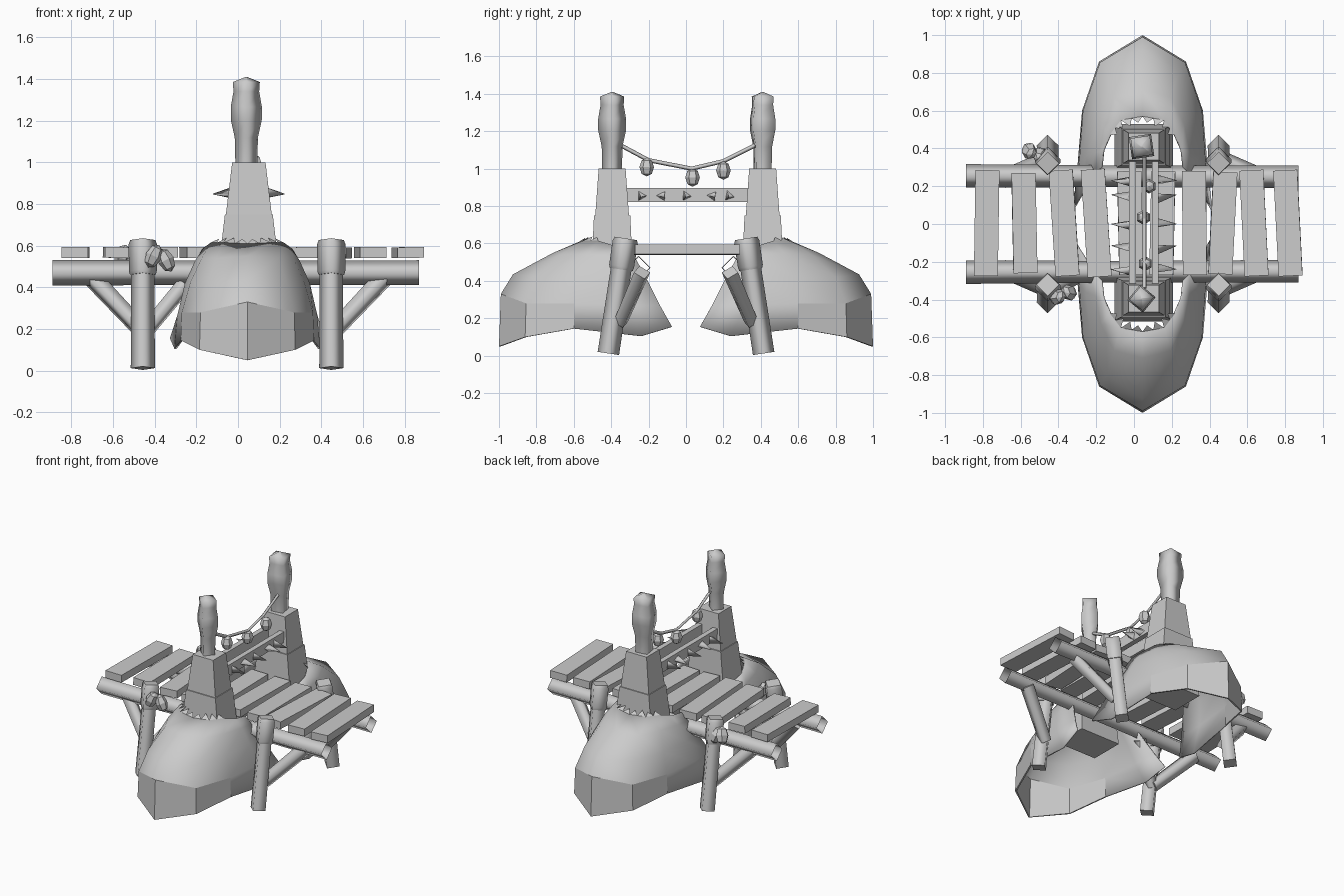
import bpy, bmesh, math
from mathutils import Vector

cube = bpy.data.objects.get("Cube")
if cube:
    bpy.data.objects.remove(cube)

grey = bpy.data.materials.new("plain_grey")
grey.use_nodes = True
grey.diffuse_color = (0.6, 0.6, 0.6, 1)
grey.node_tree.nodes["Principled BSDF"].inputs["Base Color"].default_value = (0.6, 0.6, 0.6, 1)

CX = 0.045  # centre line of towers and shells


def finish(name, bm):
    bmesh.ops.recalc_face_normals(bm, faces=bm.faces)
    mesh = bpy.data.meshes.new(name)
    bm.to_mesh(mesh)
    bm.free()
    mesh.materials.append(grey)
    obj = bpy.data.objects.new(name, mesh)
    bpy.context.collection.objects.link(obj)
    return obj


def loft(name, rings, capped=True, smooth=True):
    """Skin closed rings of points; side faces smooth, caps flat."""
    bm = bmesh.new()
    rows = [[bm.verts.new(p) for p in ring] for ring in rings]
    n = len(rows[0])
    for a, b in zip(rows, rows[1:]):
        for i in range(n):
            j = (i + 1) % n
            bm.faces.new((a[i], a[j], b[j], b[i])).smooth = smooth
    if capped:
        for row in (rows[0], rows[-1]):
            for e in bm.faces.new(row).edges:
                e.smooth = False
    return finish(name, bm)


def pole(name, start, end, stations, sides=4, turn=0.0, capped=True):
    """Pole along a line; stations are (fraction, radius)."""
    start, end = Vector(start), Vector(end)
    q = (end - start).to_track_quat('Z', 'Y')
    rings = []
    for t, r in stations:
        rings.append([start.lerp(end, t) + q @ Vector((r * math.cos(a), r * math.sin(a), 0))
                      for a in (turn + math.tau * k / sides for k in range(sides))])
    return loft(name, rings, capped)


def box(name, centre, size, yaw=0.0, roll=0.0):
    bm = bmesh.new()
    bmesh.ops.create_cube(bm, size=1)
    bmesh.ops.scale(bm, vec=size, verts=bm.verts)
    obj = finish(name, bm)
    obj.location = centre
    obj.rotation_euler = (0, roll, yaw)


def pod(name, centre, size, tilt=(0, 0, 0)):
    bm = bmesh.new()
    bmesh.ops.create_uvsphere(bm, u_segments=6, v_segments=4, radius=1)
    obj = finish(name, bm)
    obj.location, obj.scale, obj.rotation_euler = centre, size, tilt


# Half of the hooded shell: columns from the nose to the tail, bottom to top
COLUMNS = [
    [(0, 1, .05), (0, .99, .33), (0, .925, .435), (0, .71, .55), (0, .57, .61)],
    [(.23, .86, .10), (.225, .855, .28), (.19, .80, .42), (.15, .67, .54), (.115, .55, .615)],
    [(.32, .60, .145), (.315, .60, .28), (.275, .58, .42), (.22, .53, .54), (.175, .47, .615)],
    [(.35, .24, .105), (.335, .32, .27), (.30, .36, .42), (.25, .38, .53), (.21, .39, .59)],
    [(.372, .075, .155), (.335, .14, .27), (.285, .215, .42), (.25, .27, .52), (.22, .30, .58)],
]


def shell(name, s):
    cols = [[(CX - x, s * y, z) for x, y, z in c] for c in COLUMNS[:0:-1]]
    cols += [[(CX + x, s * y, z) for x, y, z in c] for c in COLUMNS]
    bm = bmesh.new()
    grid = [[bm.verts.new(p) for p in c] for c in cols]
    for i, (a, b) in enumerate(zip(grid, grid[1:])):
        for k in range(len(a) - 1):
            nose = k == 0 and 2 <= i <= 5  # flat facets below the brow
            bm.faces.new((a[k], b[k], b[k + 1], a[k + 1])).smooth = not nose
            if nose and i in (3, 4):
                bm.edges.get((a[1], b[1])).smooth = False
    obj = finish(name, bm)
    thick = obj.modifiers.new("thickness", 'SOLIDIFY')
    thick.thickness, thick.offset = 0.01, -1
    # Ragged collar of teeth around the outer end of the opening
    bm = bmesh.new()
    rim = [Vector(c[-1]) for c in cols[2:-2]]
    middle = Vector((CX, s * 0.40, 0.66))
    for i, (p, q) in enumerate(zip(rim, rim[1:])):
        for k in range(2):
            a, b = p.lerp(q, k / 2), p.lerp(q, (k + 1) / 2)
            mid = (a + b) / 2
            apex = mid + (middle - mid).normalized() * (0.03 + 0.015 * ((i + k) % 2))
            apex.z += 0.012
            low = mid - Vector((0, 0, 0.02))
            va, vb, vt, vl = [bm.verts.new(v) for v in (a, b, apex, low)]
            for tri in ((va, vb, vt), (va, vl, vt), (vl, vb, vt)):
                bm.faces.new(tri)
    finish(name + "_teeth", bm)


# Towers with carved posts, one over each shell
TOWER = [(.33, .155, .12), (.58, .135, .105), (.75, .115, .097), (.75, .11, .09), (1.0, .08, .072)]
POST = [(0, .053), (.29, .056), (.5, .075), (.65, .075), (.83, .062), (.94, .065), (1, .004)]
for side, s, ty, turn in (("front", -1, -.395, .1), ("back", 1, .41, math.pi / 4 + .15)):
    shell(side + "_shell", s)
    loft(side + "_tower", [[(CX + .007 + i * w, ty + j * d, z) for i, j in ((-1, -1), (1, -1), (1, 1), (-1, 1))]
                           for z, w, d in TOWER], smooth=False)
    grow = 1.0 if s < 0 else 1.12
    pole(side + "_post", (CX - .005, ty, 1.0), (CX - .005, ty, 1.41), [(t, r * grow) for t, r in POST], turn=turn)
    # Long open beam under the deck
    pole(side + "_beam", (-.89, s * .255, .47), (.87, s * .25, .47), [(0, .062), (.5, .057), (1, .06)], capped=False)
    # Legs, collars and braces
    for lr, x in (("right", -.457), ("left", .448)):
        m = -1 if x < 0 else 1
        foot, head = Vector((x, s * .415, .012)), Vector((x, s * .322, .627))
        tag = side + "_" + lr
        pole(tag + "_leg", foot, head, [(0, .058), (1, .055)])
        pole(tag + "_collar", foot.lerp(head, .73), head, [(0, .062), (.1, .067), (.88, .068), (1, .06)])
        pole(tag + "_brace", (m * .45, s * .35, .18), (m * .70, s * .235, .445), [(0, .043), (1, .048)])
pole("front_inner_brace", (-.45, -.36, .18), (-.26, -.25, .41), [(0, .04), (1, .042)])

# Rope knots tied at the right-hand legs
for side, x, s in (("front", -.375, -1), ("back", -.525, 1)):
    for k in (-1, 1):
        pod("%s_knot_%s" % (side, "inner" if k > 0 else "outer"), (x + .03 * k, s * (.375 - .012 * k), .54 - .01 * k),
            (.038, .045, .06), (.2 * s, -.4 * k, .4 * k))

# Deck planks: x, length, yaw
PLANKS = [(-.78, .56, -.015), (-.58, .53, .02), (-.37, .56, .065), (-.2, .57, .065), (-.02, .55, .02),
          (.15, .55, -.02), (.32, .55, .01), (.47, .54, -.05), (.635, .56, .05), (.815, .56, .05)]
for i, (x, length, yaw) in enumerate(PLANKS):
    box("plank_%d" % i, (x, .005, .567), (.127, length, .052), yaw, .03 * math.sin(i * 2))

# Twin rails between the towers, with spikes pointing outwards
for lr, m in (("right", -1), ("left", 1)):
    rx = CX + .007 + m * .06
    box(lr + "_rail", (rx, .008, .86), (.036, .66, .075))
    for k, y in enumerate((-.24, -.13, 0, .14, .23)):
        tip = (rx + m * .112, y + .015 * (k % 2), .848)
        pole(lr + "_spike_%d" % k, (rx, y, .855), tip, [(0, .035), (1, .002)], sides=3, turn=k)

# Hanging garland with bulbs
ROPE = [(-.34, 1.12), (-.2, 1.045), (.03, 1.0), (.2, 1.04), (.37, 1.125)]
for i, ((y0, z0), (y1, z1)) in enumerate(zip(ROPE, ROPE[1:])):
    pole("garland_rope_%d" % i, (CX + .01, y0, z0), (CX + .01, y1, z1), [(0, .011), (1, .011)])
for i, (x, y, z) in enumerate(((.06, -.21, 1.008), (.05, .035, .953), (.08, .2, .99))):
    pod("garland_bulb_%d" % i, (x, y, z), (.039, .039, .05))
